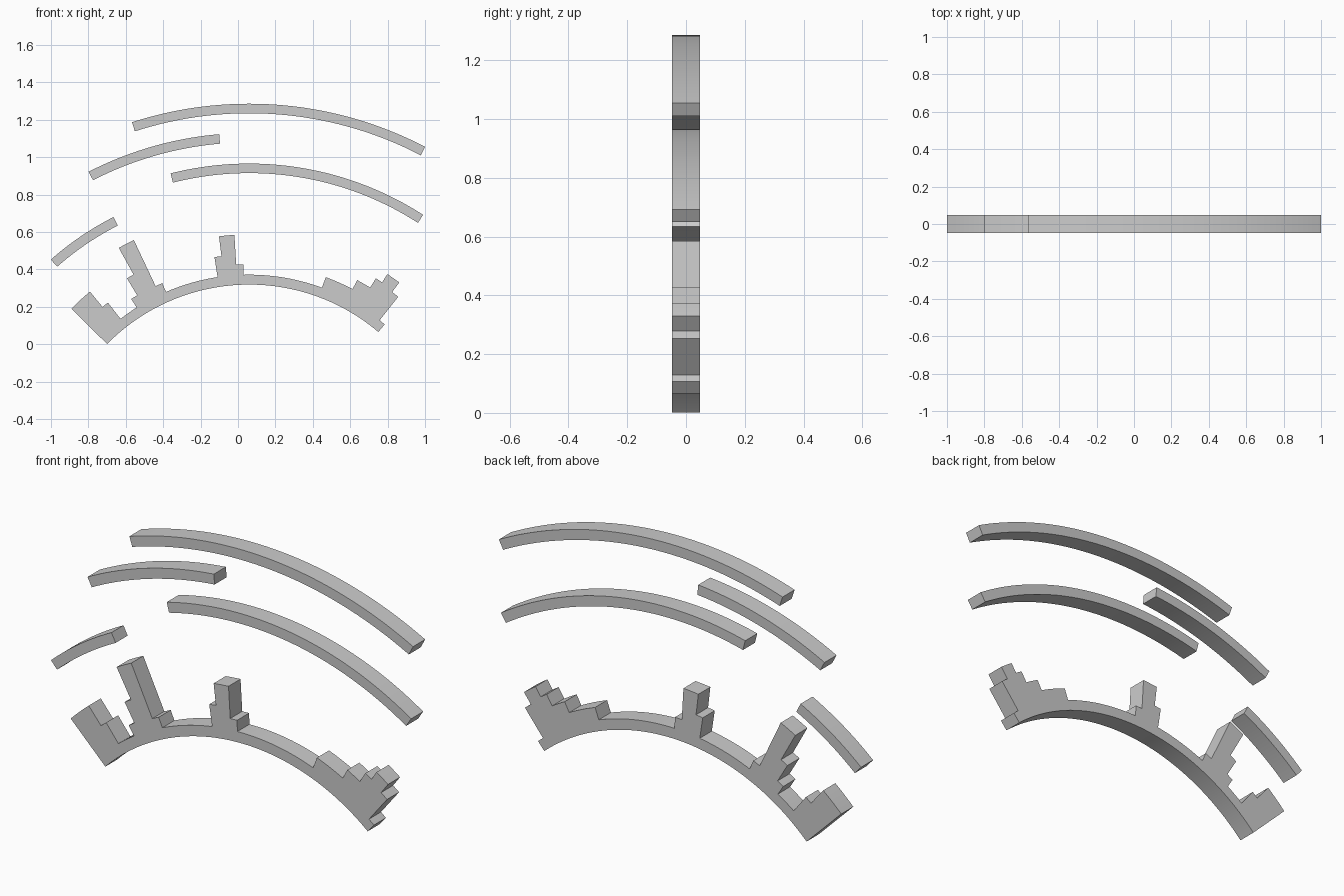
import bpy, bmesh
from math import sin, cos, radians, ceil

if "Cube" in bpy.data.objects:
    bpy.data.objects.remove(bpy.data.objects["Cube"])

CX, CZ = 0.06, -0.748      # shared centre of every arc
HALF = 0.0475              # half thickness in y
INNER, RING = 1.067, 1.12  # base ring radii


def arc(r, a0, a1):
    """Points along an arc in the xz plane, angles in degrees."""
    n = max(2, ceil(abs(a1 - a0) / 0.9))
    angles = [radians(a0 + (a1 - a0) * i / n) for i in range(n + 1)]
    return [(CX + r * cos(a), CZ + r * sin(a)) for a in angles]


def plate(name, outline):
    """Extrude a closed front outline through the depth."""
    bm = bmesh.new()
    face = bm.faces.new([bm.verts.new((x, -HALF, z)) for x, z in outline])
    ext = bmesh.ops.extrude_face_region(bm, geom=[face])
    verts = [g for g in ext["geom"] if isinstance(g, bmesh.types.BMVert)]
    bmesh.ops.translate(bm, verts=verts, vec=(0, 2 * HALF, 0))
    bmesh.ops.recalc_face_normals(bm, faces=bm.faces)
    mesh = bpy.data.meshes.new(name)
    bm.to_mesh(mesh)
    bm.free()
    obj = bpy.data.objects.new(name, mesh)
    bpy.context.collection.objects.link(obj)
    bpy.ops.object.select_all(action='DESELECT')
    obj.select_set(True)
    bpy.context.view_layer.objects.active = obj
    bpy.ops.object.shade_smooth_by_angle(angle=radians(30))


# Base ring with stepped bars: (end angle, outer radius), left to right
start = 135.4
steps = [
    (129.6, 1.336), (127.9, 1.230), (122.5, RING),
    (120.7, 1.174), (118.9, 1.280), (115.3, 1.443), (113.4, 1.171), (98.7, RING),
    (96.95, 1.228), (93.4, 1.335), (91.55, 1.176), (69.7, RING),
    (62.1, 1.180), (58.4, 1.234), (56.65, 1.292), (53.35, 1.344),
    (51.5, 1.280), (49.7, RING),
]
outline, a = [], start
for end, r in steps:
    outline += arc(r, a, end)
    a = end
outline += arc(INNER, a, start)
plate("stepped_base_ring", outline)

# Floating curved strips: outer radius, left angle, right angle
strips = {
    "top_strip": (2.034, 107.95, 62.45),
    "upper_left_strip": (1.878, 117.2, 94.9),
    "middle_strip": (1.714, 104.2, 57.15),
    "lower_left_strip": (1.602, 131.45, 116.95),
}
for name, (r, left, right) in strips.items():
    plate(name, arc(r, left, right) + arc(r - 0.051, right, left))
